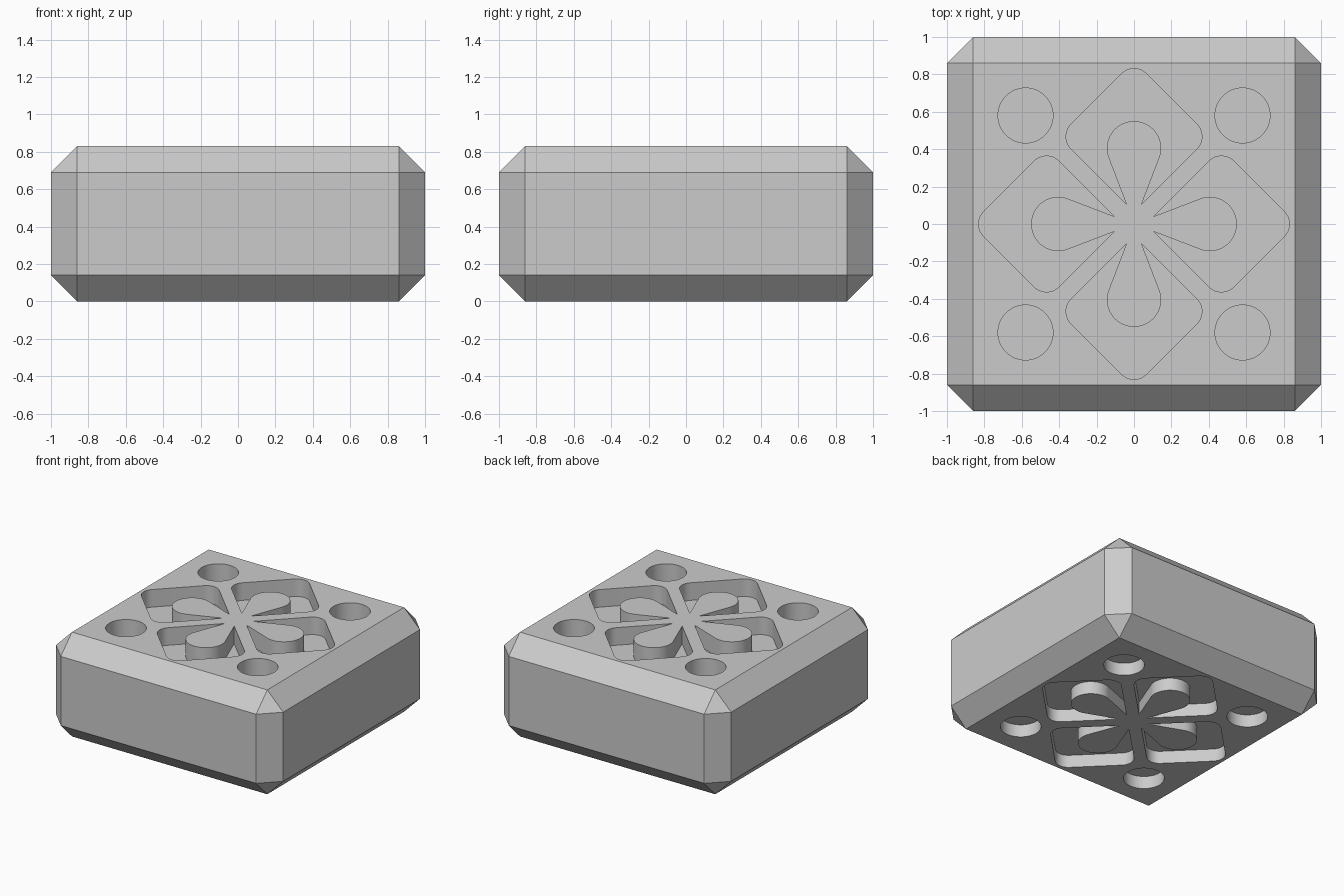
import bpy, bmesh, math
from mathutils import Matrix, Vector

cube = bpy.data.objects.get("Cube")
if cube:
    bpy.data.objects.remove(cube, do_unlink=True)

HEIGHT, CHAMFER = 0.83, 0.14
TOP_DEPTH, BOTTOM_DEPTH = 0.14, 0.10

grey = bpy.data.materials.new("plain_grey")
grey.use_nodes = True
colour = (0.6, 0.6, 0.6, 1)
grey.diffuse_color = colour
grey.node_tree.nodes["Principled BSDF"].inputs["Base Color"].default_value = colour


def arc(cx, cy, r, start, end, steps):
    """Points along an arc, angles in degrees."""
    angles = [math.radians(start + (end - start) * i / steps) for i in range(steps + 1)]
    return [Vector((cx + r * math.cos(a), cy + r * math.sin(a), 0)) for a in angles]


def pocket_profile():
    """Rounded diamond wrapped around a teardrop petal that stays joined to the centre."""
    low, high, r = 0.065, 0.87, 0.095
    side_x, side_y = (high - low) / 2, (high + low) / 2
    inset = r * math.sqrt(2)
    tip = Vector((0.04, 0.105, 0))
    # outer diamond, right corner round to left corner
    pts = [tip]
    pts += arc(side_x - inset, side_y, r, -45, 45, 10)
    pts += arc(0, high - inset, r, 45, 135, 10)
    pts += arc(inset - side_x, side_y, r, 135, 225, 10)
    pts.append(Vector((-tip.x, tip.y, 0)))
    # petal head, left side over to the right side
    pts += arc(0, 0.405, 0.145, 200, -20, 32)
    return pts


def add_prism(bm, points, z0, z1):
    base = bm.faces.new([bm.verts.new((p.x, p.y, z0)) for p in points])
    result = bmesh.ops.extrude_face_region(bm, geom=[base])
    verts = [g for g in result["geom"] if isinstance(g, bmesh.types.BMVert)]
    bmesh.ops.translate(bm, verts=verts, vec=(0, 0, z1 - z0))


def make_object(name, bm):
    bmesh.ops.recalc_face_normals(bm, faces=bm.faces[:])
    mesh = bpy.data.meshes.new(name)
    bm.to_mesh(mesh)
    bm.free()
    mesh.materials.append(grey)
    obj = bpy.data.objects.new(name, mesh)
    bpy.context.collection.objects.link(obj)
    return obj


# chamfered block
bm = bmesh.new()
bmesh.ops.create_cube(bm, size=1)
bmesh.ops.scale(bm, verts=bm.verts[:], vec=(2, 2, HEIGHT))
bmesh.ops.translate(bm, verts=bm.verts[:], vec=(0, 0, HEIGHT / 2))
bmesh.ops.bevel(bm, geom=bm.edges[:], offset=CHAMFER, segments=1,
                profile=0.5, affect='EDGES')
block = make_object("block", bm)

# pockets and round corner holes, on the top and the underside
bm = bmesh.new()
petal = pocket_profile()
hole = arc(0.58, 0.58, 0.147, 0, 352.5, 47)
for z0, z1 in ((HEIGHT - TOP_DEPTH, HEIGHT + 0.1), (-0.1, BOTTOM_DEPTH)):
    for quarter in range(4):
        turn = Matrix.Rotation(quarter * math.pi / 2, 3, 'Z')
        for outline in (petal, hole):
            add_prism(bm, [turn @ p for p in outline], z0, z1)
cutter = make_object("pocket_cutter", bm)
cutter.hide_render = True

cut = block.modifiers.new("pockets", 'BOOLEAN')
cut.operation = 'DIFFERENCE'
cut.solver = 'EXACT'
cut.object = cutter

# apply the cut and shade the curved walls smooth
bpy.ops.object.select_all(action='DESELECT')
bpy.context.view_layer.objects.active = block
block.select_set(True)
bpy.ops.object.modifier_apply(modifier=cut.name)
bpy.data.objects.remove(cutter, do_unlink=True)
bpy.ops.object.shade_smooth_by_angle(angle=math.radians(30))
